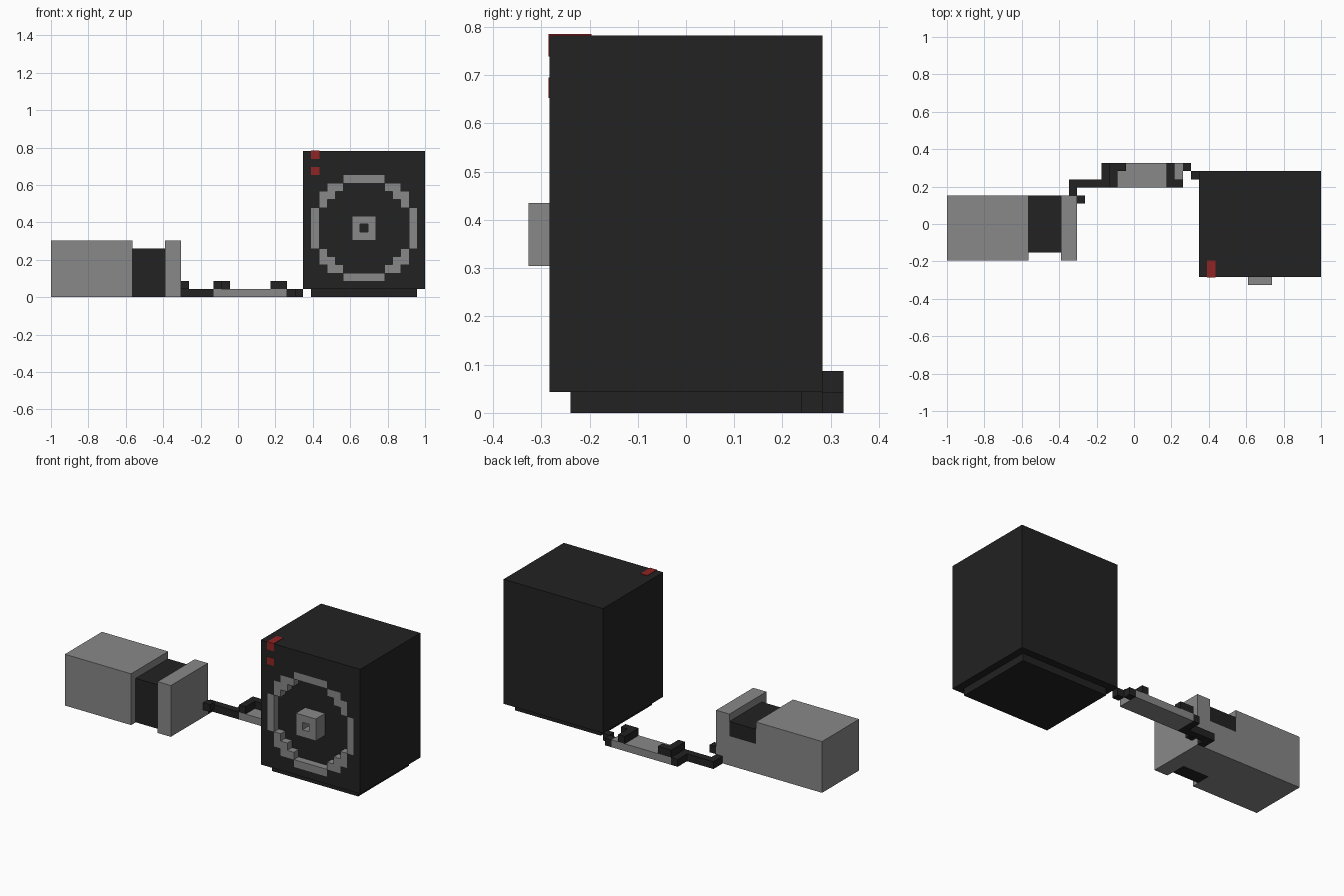
import bpy, bmesh

cube = bpy.data.objects.get("Cube")
if cube:
    bpy.data.objects.remove(cube, do_unlink=True)

U = 2 / 46          # one block of the model's grid


def material(name, rgb):
    m = bpy.data.materials.new(name)
    m.use_nodes = True
    m.diffuse_color = (*rgb, 1)
    m.node_tree.nodes["Principled BSDF"].inputs["Base Color"].default_value = (*rgb, 1)
    return m


BLACK = material("black", (0.016, 0.016, 0.016))
GREY = material("grey", (0.246, 0.246, 0.246))
RED = material("red", (0.283, 0.017, 0.017))


def place(x, y, z):
    """Grid units to model units."""
    return ((x - 23) * U, (y - 7.5) * U, z * U)


def finish(name, bm, mat):
    bmesh.ops.remove_doubles(bm, verts=bm.verts[:], dist=1e-5)
    mesh = bpy.data.meshes.new(name)
    bm.to_mesh(mesh)
    bm.free()
    mesh.materials.append(mat)
    obj = bpy.data.objects.new(name, mesh)
    bpy.context.collection.objects.link(obj)
    return obj


def boxes(name, mat, *spans):
    """One object made of boxes, each given as x0, x1, y0, y1, z0, z1."""
    bm = bmesh.new()
    for x0, x1, y0, y1, z0, z1 in spans:
        part = bmesh.ops.create_cube(bm, size=1)["verts"]
        for v in part:
            v.co = place(x1 if v.co.x > 0 else x0,
                         y1 if v.co.y > 0 else y0,
                         z1 if v.co.z > 0 else z0)
    mesh = bpy.data.meshes.new(name)
    bm.to_mesh(mesh)
    bm.free()
    mesh.materials.append(mat)
    obj = bpy.data.objects.new(name, mesh)
    bpy.context.collection.objects.link(obj)
    return obj


def cell_panel(name, mat, cells, y0, y1):
    """Front-facing panel of grid cells (x, z), with walls back to y1."""
    bm = bmesh.new()

    def quad(*pts):
        bm.faces.new([bm.verts.new(place(*p)) for p in pts])

    for x, z in cells:
        corners = [(x, z), (x + 1, z), (x + 1, z + 1), (x, z + 1)]
        around = [(x, z - 1), (x + 1, z), (x, z + 1), (x - 1, z)]
        quad(*[(a, y0, b) for a, b in corners])
        for n in range(4):
            if around[n] not in cells:
                (a, b), (c, d) = corners[n], corners[(n + 1) % 4]
                quad((a, y0, b), (a, y1, b), (c, y1, d), (c, y0, d))
    return finish(name, bm, mat)


# Speaker cabinet and foot
boxes("speaker_cabinet", BLACK, (31, 46, 2, 14, 1, 18))
boxes("speaker_foot", BLACK, (32, 45, 2, 13, 0, 1))

# Round recess in the speaker front: half width of the disc per row
HALF = [6, 6, 6, 5, 5, 4, 2]
CX, CZ = 38, 8


def in_disc(x, z):
    dx, dz = abs(x - CX), abs(z - CZ)
    return dz < len(HALF) and dx <= HALF[dz]


front = {(x, z) for x in range(31, 46) for z in range(1, 18)}
disc = {c for c in front if in_disc(*c)}
rim = {(x, z) for x, z in disc
       if not all(in_disc(x + a, z + b) for a, b in ((1, 0), (-1, 0), (0, 1), (0, -1)))
       or abs(x - CX) == abs(z - CZ) == 4}
hub = {(CX + a, CZ + b) for a in (-1, 0, 1) for b in (-1, 0, 1)} - {(CX, CZ)}
cell_panel("speaker_front", BLACK, front - disc, 1, 2)
cell_panel("speaker_ring", GREY, rim, 1, 2)
cell_panel("speaker_hub", GREY, hub, 0, 2)

# Red lights, as thin plates
T = 0.06
boxes("red_lights", RED,
      (32, 33, 1 - T, 3, 18, 18 + T),
      (32, 33, 1 - T, 1, 17, 18),
      (32, 33, 1 - T, 1, 15, 16))

# Grey end block with a dark neck and an end plate
boxes("end_block", GREY, (0, 10, 3, 11, 0, 7))
boxes("end_plate", GREY, (14, 16, 3, 11, 0, 7))
boxes("neck_core", GREY, (10, 14, 6, 11, 0, 4))
boxes("neck_wrap", BLACK, (10, 14, 4, 6, 0, 6), (10, 14, 6, 11, 4, 6))

# Cable from the end block to the strap and on to the speaker
boxes("left_cable", BLACK, (16, 17, 10, 11, 1, 2), (15, 16, 11, 13, 0, 1),
      (16, 19, 12, 13, 0, 1), (19, 20, 12, 15, 0, 1))
boxes("right_cable", BLACK, (29, 30, 14, 15, 0, 1), (30, 31, 13, 14, 0, 1))

# Flat grey strap with dark clips
boxes("strap", GREY, (20, 29, 12, 15, 0, 1))
boxes("left_clip", BLACK, (20, 21, 12, 15, 1, 2), (21, 22, 14, 15, 1, 2))
boxes("right_clip", BLACK, (27, 28, 12, 15, 1, 2), (28, 29, 12, 13, 1, 2))
